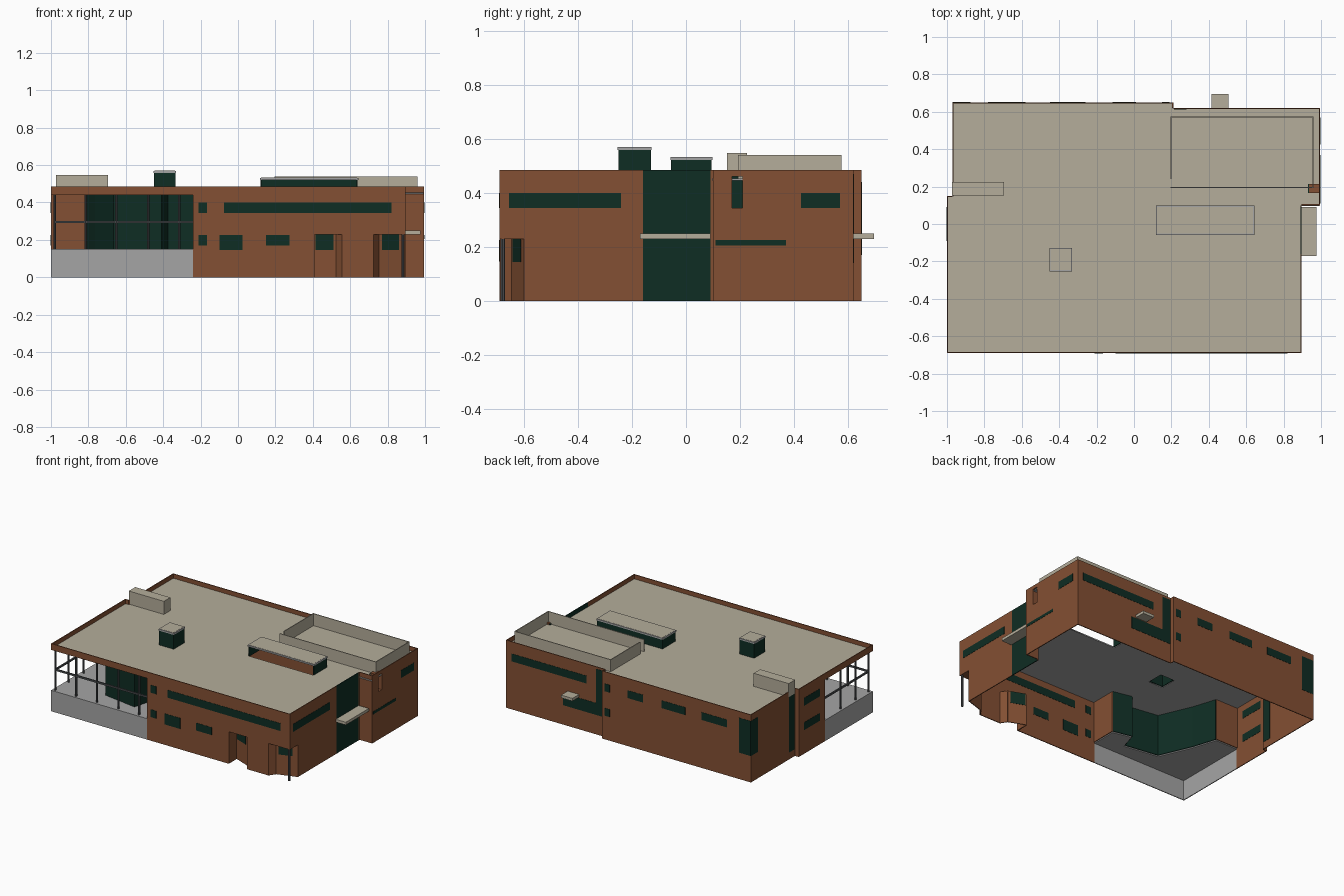
import bpy, bmesh, math
from mathutils import Vector

if "Cube" in bpy.data.objects:
    bpy.data.objects.remove(bpy.data.objects["Cube"])

def material(name, r, g, b):
    m = bpy.data.materials.new(name)
    m.diffuse_color = (r, g, b, 1)
    m.use_nodes = True
    m.node_tree.nodes["Principled BSDF"].inputs["Base Color"].default_value = m.diffuse_color
    return m

BRICK = material("brick", .231, .080, .033)
GLASS = material("dark green glass", .0045, .026, .017)
ROOF = material("beige roofing", .462, .423, .328)
GREY = material("grey concrete", .376, .376, .376)
STEEL = material("dark steel", .075, .08, .085)
H, T, RZ = .485, .006, .45        # wall height, wall thickness, roof level

def finish(name, bm, *mats):
    bmesh.ops.recalc_face_normals(bm, faces=bm.faces)
    me = bpy.data.meshes.new(name)
    bm.to_mesh(me)
    bm.free()
    for m in mats:
        me.materials.append(m)
    ob = bpy.data.objects.new(name, me)
    bpy.context.collection.objects.link(ob)
    return ob

def add_prism(bm, pts, z0, z1):
    lo = [bm.verts.new((x, y, z0)) for x, y in pts]
    hi = [bm.verts.new((x, y, z1)) for x, y in pts]
    bm.faces.new(lo)
    bm.faces.new(hi)
    for i in range(len(pts)):
        j = (i + 1) % len(pts)
        bm.faces.new((lo[i], lo[j], hi[j], hi[i]))

def prism(name, pts, z0, z1, mat):
    bm = bmesh.new()
    add_prism(bm, pts, z0, z1)
    return finish(name, bm, mat)

def rect(x0, x1, y0, y1):
    return [(x0, y0), (x1, y0), (x1, y1), (x0, y1)]

def panels(name, items, mat, a=0, b=T):
    """Upright panels (x0, y0, x1, y1, z0, z1), thickened to the left of their direction."""
    bm = bmesh.new()
    for x0, y0, x1, y1, z0, z1 in items:
        p, q = Vector((x0, y0)), Vector((x1, y1))
        d = (q - p).normalized()
        n = Vector((-d.y, d.x))
        add_prism(bm, [p + n*a, q + n*a, q + n*b, p + n*b], z0, z1)
    return finish(name, bm, mat)

def path(pts, z0, z1):
    return [(*p, *q, z0, z1) for p, q in zip(pts, pts[1:])]

def posts(name, spots, z0, z1, r):
    bm = bmesh.new()
    for cx, cy in spots:
        add_prism(bm, [(cx + r*math.cos(k*math.pi/4), cy + r*math.sin(k*math.pi/4))
                       for k in range(8)], z0, z1)
    return finish(name, bm, STEEL)

# outer walls, counter-clockwise
front, right, wing, back = -.69, .895, .995, .62
panels("front_wall", [
    (-.24, front, .41, front, 0, H), (.41, front, .555, front, .23, H),
    (.555, front, .725, front, 0, H), (.725, front, right, front, .23, H)], BRICK)
panels("right_wall", [
    (right, front, right, -.60, .23, H), (right, -.60, right, -.16, 0, H),
    (right, .09, right, .10, 0, H), (right, .10, wing, .10, 0, H),
    (wing, .10, wing, .165, 0, H), (wing, .165, wing, .215, 0, .345),
    (wing, .165, wing, .215, .46, H), (wing, .215, wing, back, 0, H)], BRICK)
panels("back_and_left_wall", path(
    [(wing, back), (.21, back), (.21, .65), (-.97, .65), (-.97, .15), (-1, .15), (-1, -.15)],
    0, H), BRICK)
corner = [(-1, -.15), (-1, front), (-.24, front)]
panels("terrace_fascia", path(corner, .44, H), BRICK)
panels("terrace_base", path(corner, 0, .15), GREY)
panels("terrace_side_walls", [(-1, -.15, -.82, -.15, .15, RZ),
                              (-.24, -.50, -.24, front, .15, RZ)], BRICK)

# folded glass front of the terrace, with its floor
folds = [(-.82, -.15), (-.765, -.32), (-.665, -.55), (-.41, -.59), (-.375, -.47), (-.24, -.50)]
panels("terrace_glass", path(folds, .15, RZ), GLASS)
prism("terrace_floor", corner + folds[::-1], .143, .15, GREY)

# terrace frame
xs = [-.98, -.815, -.65, -.48, -.315]
posts("terrace_posts", [(x, -.67) for x in xs] + [(-.98, -.52), (-.98, -.35)], .15, RZ, .007)
panels("terrace_rails", path([(-.98, -.15), (-.98, -.67), (-.24, -.67)], .29, .302),
       STEEL, -.005, .005)

# recessed porches with slanted back walls
corner_porch = [(.725, front), (.755, -.645), (right, -.60)]
front_porch = [(.41, front), (.41, -.60), (.525, -.645), (.555, front)]
panels("porch_walls", path(corner_porch, 0, .23) + path(front_porch, 0, .23), BRICK)
prism("corner_porch_ceiling", corner_porch + [(right, front)], .23, .236, BRICK)
prism("front_porch_ceiling", front_porch, .23, .236, BRICK)
panels("porch_windows", [(.77, -.640, .86, -.611, .145, .23),
                         (.415, -.602, .51, -.639, .145, .23)], GLASS, -.0015, .0075)
posts("corner_porch_post", [(.883, -.678)], 0, .23, .008)

# windows: plates showing on both sides of the wall
U, L = (.345, .40), (.17, .225)
panels("front_windows", [
    (x0, front, x1, front, z0, z1) for x0, x1, z0, z1 in
    [(-.075, .82, *U), (-.21, -.165, *U), (-.21, -.165, *L),
     (-.10, .025, .147, .225), (.15, .275, *L)]], GLASS, -.0015, .0075)
panels("right_windows", [
    (right, -.655, right, -.24, *U), (wing, .11, wing, .37, .205, .225),
    (wing, .425, wing, .57, *U)], GLASS, -.0015, .0075)
panels("back_windows",
       [(.95, back, .355, back, *U), (.28, back, .215, back, .14, .47),
        (.54, back, .28, back, .14, .225)] +
       [(x1, .65, x0, .65, *z) for x0, x1, z in
        [(.15, .19, U), (.15, .19, L), (-.115, .01, U), (-.45, -.26, U), (-.78, -.58, U)]],
       GLASS, -.0015, .0075)
panels("left_windows",
       path([(-.875, .65), (-.97, .65), (-.97, .57)], .19, .44) +
       [(-.97, .22, -.97, .155, .05, H), (-1, .09, -1, -.09, *U), (-1, .09, -1, -.09, *L)],
       GLASS, -.0015, .0075)

# full-height entrance glass, canopies and window niche
panels("entrance_glass", [(right, -.16, right, .09, 0, H)], GLASS)
prism("entrance_canopy", rect(right, .975, -.17, .09), .23, .25, ROOF)
prism("back_canopy", rect(.415, .505, back, .695), .23, .25, ROOF)
panels("niche_sides", [(wing, .165, .935, .165, .345, .46),
                       (.935, .215, wing, .215, .345, .46)], BRICK, -T, 0)
prism("niche_sill", rect(.935, wing - T, .165, .215), .339, .345, BRICK)
prism("niche_head", rect(.935, wing - T, .165, .215), .46, .466, BRICK)
panels("niche_glass", [(.935, .165, .935, .215, .345, .46)], GLASS)

# roof sheet with two skylight openings: filled 2D curve, beige above and grey below
outline = [(-1, front), (right, front), (right, .10), (wing, .10), (wing, back),
           (.21, back), (.21, .65), (-.97, .65), (-.97, .15), (-1, .15)]
inset = [(x - .003 * (1 if x > 0 else -1), y - .003 * (1 if y > 0 else -1)) for x, y in outline]
long_sky, cube_sky = (.12, .64, -.055, .095), (-.45, -.335, -.25, -.13)
cu = bpy.data.curves.new("roof_outline", 'CURVE')
cu.dimensions, cu.fill_mode, cu.extrude = '2D', 'BOTH', .004
for loop in (inset, rect(*long_sky), rect(*cube_sky)):
    s = cu.splines.new('POLY')
    s.points.add(len(loop) - 1)
    for pt, (x, y) in zip(s.points, loop):
        pt.co = (x, y, 0, 1)
    s.use_cyclic_u = True
helper = bpy.data.objects.new("roof_helper", cu)
bpy.context.collection.objects.link(helper)
me = bpy.data.meshes.new_from_object(
    helper.evaluated_get(bpy.context.evaluated_depsgraph_get()))
bpy.data.objects.remove(helper)
bm = bmesh.new()
bm.from_mesh(me)
bmesh.ops.remove_doubles(bm, verts=bm.verts, dist=1e-5)
bmesh.ops.translate(bm, verts=bm.verts, vec=(0, 0, RZ))
roof = finish("roof", bm, ROOF, GREY)
for f in roof.data.polygons:
    f.material_index = 0 if f.center.z > RZ + .003 else 1

# skylights: the long one is open at the front
def skylight(name, box, top, sides):
    x0, x1, y0, y1 = box
    loop = [(x1, y0), (x1, y1), (x0, y1), (x0, y0), (x1, y0)]
    panels(name + "_glass", path(loop[:sides + 1], RZ, top - .012), GLASS)
    prism(name + "_rim", rect(x0 - .003, x1 + .003, y0 - .003, y1 + .003),
          top - .012, top - .001, GREY)
    prism(name + "_lid", rect(x0 + .003, x1 - .003, y0 + .003, y1 - .003),
          top - .004, top, ROOF)

skylight("long_skylight", long_sky, .533, 3)
skylight("cube_skylight", cube_sky, .57, 4)

# rooftop plant screen (open top) and vent box
panels("plant_screen", path([(.195, .192), (.96, .192), (.96, .575), (.195, .575), (.195, .24)],
                            RZ, .54), ROOF)
prism("vent_box", rect(-.973, -.695, .152, .225), RZ, .548, ROOF)
